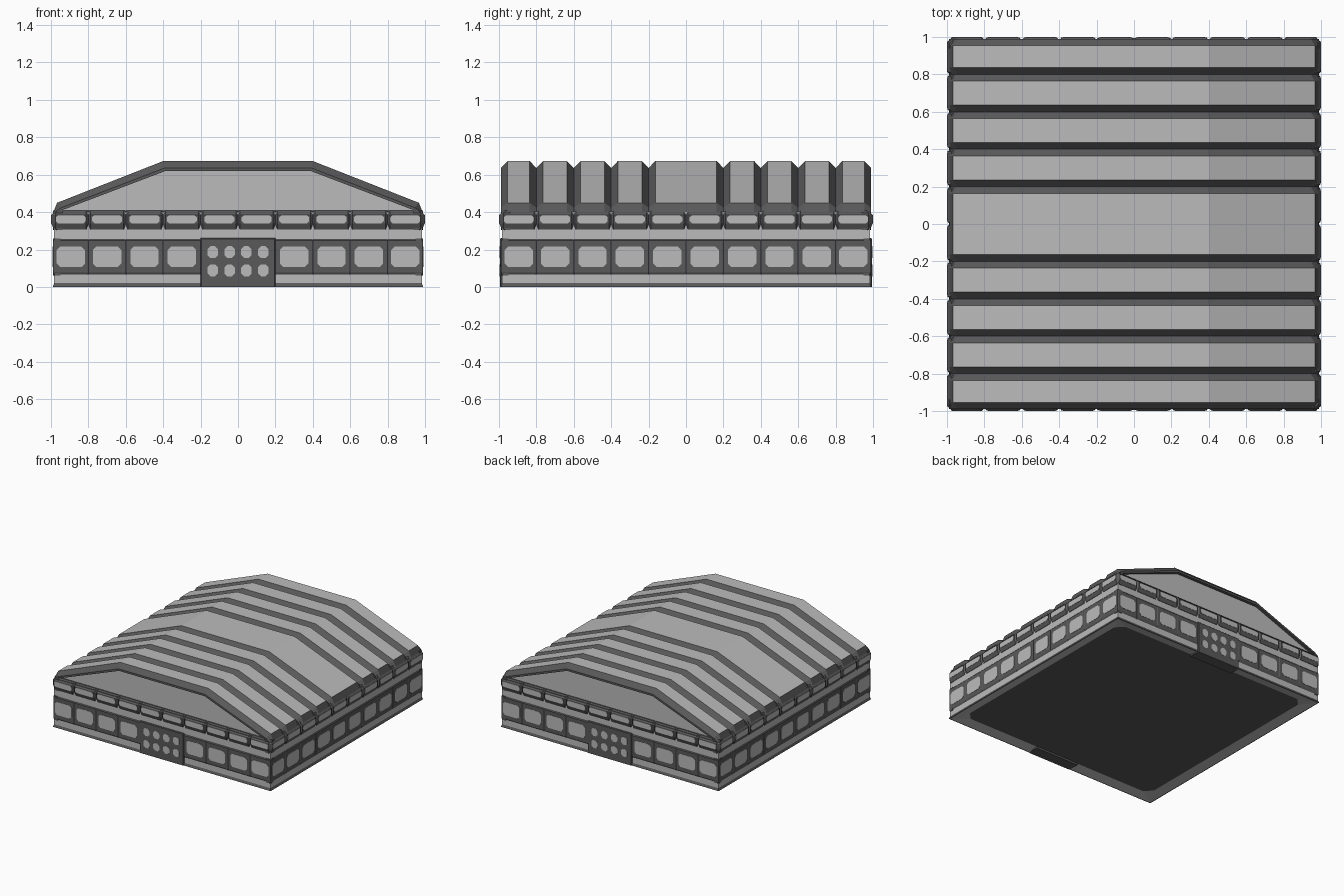
import bpy, bmesh, math
from mathutils import Matrix, Vector

if "Cube" in bpy.data.objects:
    bpy.data.objects.remove(bpy.data.objects["Cube"])


def material(name, v):
    m = bpy.data.materials.new(name)
    m.diffuse_color = (v, v, v, 1)
    m.use_nodes = True
    m.node_tree.nodes["Principled BSDF"].inputs["Base Color"].default_value = m.diffuse_color
    return m


LIGHT, DARK = 0, 1
MATS = [material("light_grey", 0.50), material("dark_grey", 0.10)]


class Part:
    """Collects lofted pieces into one mesh."""
    def __init__(self):
        self.v, self.f, self.m = [], [], []

    def loft(self, rings, mats, closed=True, first=None, last=None):
        b, n = len(self.v), len(rings[0])
        for r in rings:
            self.v += r
        for k in range(len(rings) - 1):
            for i in range(n if closed else n - 1):
                j = (i + 1) % n
                self.f.append((b + k*n + i, b + k*n + j, b + k*n + n + j, b + k*n + n + i))
                self.m.append(mats[k] if isinstance(mats, list) else mats)
        if first is not None:
            self.f.append(tuple(range(b + n - 1, b - 1, -1)))
            self.m.append(first)
        if last is not None:
            self.f.append(tuple(b + (len(rings) - 1)*n + i for i in range(n)))
            self.m.append(last)

    def done(self, name, recalc=True):
        me = bpy.data.meshes.new(name)
        me.from_pydata([tuple(v) for v in self.v], [], self.f)
        for m in MATS:
            me.materials.append(m)
        for p, i in zip(me.polygons, self.m):
            p.material_index = i
        bm = bmesh.new()
        bm.from_mesh(me)
        bmesh.ops.remove_doubles(bm, verts=bm.verts, dist=1e-5)
        if recalc:
            bmesh.ops.recalc_face_normals(bm, faces=bm.faces)
        else:  # open shells: face away from the inside of the building
            for f in bm.faces:
                c = f.calc_center_median()
                out = Vector((c.x, c.y if abs(c.y) > 0.96 else 0, 0.5))
                if f.normal.dot(out) < 0:
                    f.normal_flip()
        bm.to_mesh(me)
        bm.free()
        ob = bpy.data.objects.new(name, me)
        bpy.context.collection.objects.link(ob)


def side(k, u, d, z):
    """Point on side k (0 front): u along the wall, d out from the centre."""
    return Matrix.Rotation(k*math.pi/2, 3, 'Z') @ Vector((u, -d, z))


def segment(part, k, u0, u1, prof, notch, edge):
    """Bevelled wall module: profile of (out, z), pulled in at both ends."""
    rings = []
    for u, cut in ((u0, notch), (u0 + edge, 0), (u1 - edge, 0), (u1, notch)):
        rings.append([side(k, u, d - cut, z) for d, z in [(0.95, prof[0][1])] + prof + [(0.95, prof[-1][1])]])
    part.loft(rings, DARK, True, DARK, DARK)


def octagon(part, k, u, z, w, h, c, d):
    """Thin light plate with cut corners."""
    w, h = w/2, h/2
    pts = [(-w + c, -h), (w - c, -h), (w, -h + c), (w, h - c), (w - c, h), (-w + c, h), (-w, h - c), (-w, -h + c)]
    part.loft([[side(k, u + a, e, z + b) for a, b in pts] for e in (d - 0.004, d + 0.002)], LIGHT, True, None, LIGHT)


def plan(r, z, c=0.0):
    """Square ring with corners cut by c."""
    q = r - c
    return [Vector((x, y, z)) for x, y in
            ((-q, -r), (q, -r), (r, -q), (r, q), (q, r), (-q, r), (-r, q), (-r, -q))]


# Wall core: cut-corner dark underside, light rim, dark foot, light walls
core = Part()
core.loft([plan(0.905, 0.015, 0.06), plan(0.982, 0.0), plan(0.99, 0.0), plan(0.983, 0.02), plan(0.983, 0.40)],
          [LIGHT, DARK, DARK, LIGHT], True, DARK, DARK)
core.done("wall_core")

# Window modules on the four sides
lower, upper, glass = Part(), Part(), Part()
LOW = [(0.98, 0.06), (0.989, 0.077), (0.989, 0.247), (0.98, 0.258)]
UP = [(0.978, 0.304), (0.985, 0.308), (0.997, 0.338), (0.997, 0.385), (0.975, 0.41)]
for k in range(4):
    for i in range(10):
        a, b = max(-1 + 0.2*i, -0.988), min(-0.8 + 0.2*i, 0.988)
        mid = (a + b)/2
        segment(upper, k, a, b, UP, 0.013, 0.012)
        octagon(glass, k, mid, 0.362, 0.16, 0.044, 0.012, 0.997)
        if k % 2 == 0 and i in (4, 5):
            continue
        segment(lower, k, a, b, LOW, 0.002, 0.004)
        octagon(glass, k, mid, 0.161, 0.152, 0.108, 0.018, 0.989)
lower.done("lower_window_band")
upper.done("upper_window_band")

# Doors front and back with eight small lights each
doors = Part()
for k in (0, 2):
    rect = lambda d, s: [side(k, x, d, z) for x, z in
                         ((-0.2 + s, 0.0), (0.2 - s, 0.0), (0.2 - s, 0.262 - s), (-0.2 + s, 0.262 - s))]
    doors.loft([rect(0.90, 0), rect(0.988, 0), rect(0.994, 0.005)], DARK, True, DARK, DARK)
    for x in (-0.135, -0.045, 0.045, 0.135):
        for z in (0.088, 0.186):
            octagon(glass, k, x, z, 0.056, 0.064, 0.016, 0.994)
doors.done("doors")
glass.done("window_panes")


def arch(y, half):
    """Symmetric roof section from its right half."""
    pts = [(-x, z) for x, z in half] + [(x, z) for x, z in reversed(half)]
    return [Vector((x, y, z)) for x, z in pts]


FULL = [(0.987, 0.40), (0.967, 0.45), (0.40, 0.673)]
VALLEY = [(0.978, 0.40), (0.945, 0.424), (0.392, 0.636)]
EAVE = [(0.978, 0.40), (0.92, 0.418), (0.388, 0.62)]

# Roof ribs: light tops, dark bevels and dark eave ends
roof = Part()
edges = [-0.99, -0.8, -0.6, -0.4, -0.2, 0.2, 0.4, 0.6, 0.8, 0.99]
for y0, y1 in zip(edges, edges[1:]):
    start = len(roof.m)
    roof.loft([arch(y0, VALLEY), arch(y0 + 0.036, FULL), arch(y1 - 0.036, FULL), arch(y1, VALLEY)],
              [DARK, LIGHT, DARK], False)
    for i in range(start, len(roof.m)):
        if (i - start) % 5 in (0, 4):
            roof.m[i] = DARK
roof.done("roof_ribs", False)

# Recessed light gables with dark rims
gables = Part()
for s in (-1, 1):
    gables.loft([arch(s*0.99, VALLEY), arch(s*0.99, EAVE), arch(s*0.965, EAVE)], DARK, True, None, LIGHT)
gables.done("gables", False)
